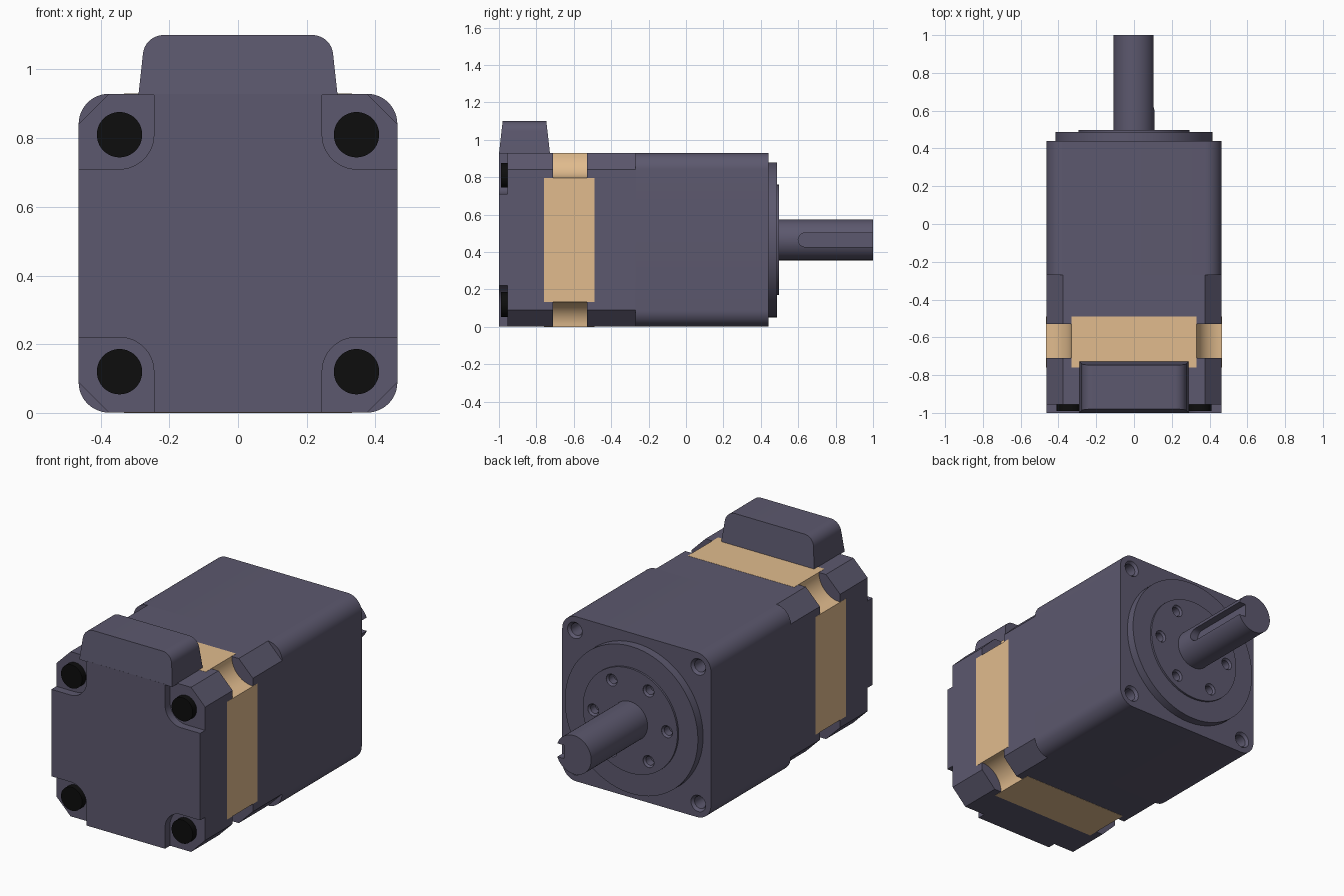
import bpy, bmesh
from math import cos, sin, pi, radians

if "Cube" in bpy.data.objects:
    bpy.data.objects.remove(bpy.data.objects["Cube"])

H = 0.464          # half width of the square body
CZ = 0.465         # height of the motor axis


def material(name, rgb):
    m = bpy.data.materials.new(name)
    m.diffuse_color = (*rgb, 1)
    m.use_nodes = True
    m.node_tree.nodes["Principled BSDF"].inputs["Base Color"].default_value = m.diffuse_color
    return m


DARK = material("dark_casing", (0.107, 0.098, 0.156))
TAN = material("tan_stator", (0.75, 0.50, 0.27))
BLACK = material("black_screw", (0.004, 0.004, 0.004))


def shade(ob):
    ob.data.shade_smooth()
    ob.data.set_sharp_from_angle(angle=radians(28))


def finish(name, bm, mat):
    bmesh.ops.recalc_face_normals(bm, faces=bm.faces[:])
    me = bpy.data.meshes.new(name)
    bm.to_mesh(me)
    bm.free()
    ob = bpy.data.objects.new(name, me)
    bpy.context.collection.objects.link(ob)
    me.materials.append(mat)
    shade(ob)
    return ob


def loft(bm, rings):
    rings = [[bm.verts.new(p) for p in r] for r in rings]
    n = len(rings[0])
    for a, b in zip(rings, rings[1:]):
        for i in range(n):
            j = (i + 1) % n
            bm.faces.new((a[i], a[j], b[j], b[i]))
    bm.faces.new(rings[0])
    bm.faces.new(rings[-1])


def prism(name, pts, y0, y1, mat, z=CZ):
    """Extrude an (x, z) outline along y."""
    bm = bmesh.new()
    loft(bm, [[(p[0], y, p[1] + z) for p in pts] for y in (y0, y1)])
    return finish(name, bm, mat)


def lathe(name, prof, mat, centres=((0, 0),), n=64):
    """Turn an (r, y) profile around y at each (x, z) offset from the axis."""
    bm = bmesh.new()
    for cx, cz in centres:
        loft(bm, [[(cx + r * cos(2 * pi * i / n), y, CZ + cz + r * sin(2 * pi * i / n))
                   for i in range(n)] for r, y in prof])
    return finish(name, bm, mat)


def arc(cx, cz, r, a0, a1, n=12):
    return [(cx + r * cos(radians(a0 + (a1 - a0) * i / n)),
             cz + r * sin(radians(a0 + (a1 - a0) * i / n))) for i in range(n + 1)]


def four(corner):
    """Repeat one corner outline around the square."""
    out, c = [], list(corner)
    for _ in range(4):
        out += c
        c = [(-z, x) for x, z in c]
    return out


def cut(ob, cutter):
    mod = ob.modifiers.new("cut", 'BOOLEAN')
    mod.object = cutter
    mod.solver = 'EXACT'
    cutter.hide_render = True
    bpy.context.view_layer.objects.active = ob
    bpy.ops.object.modifier_apply(modifier=mod.name)
    bpy.data.objects.remove(cutter)
    shade(ob)


def corners(d):
    return [(sx * d, sz * d) for sx in (-1, 1) for sz in (-1, 1)]


# Main body with rounded corners and corner mounting holes
body = prism("main_body", four(arc(H - .088, H - .088, .088, 0, 90)), -0.27, 0.44, DARK)
cut(body, lathe("hole_cutter", [(.046, .46), (.046, .44), (.034, .425), (.034, .33)],
                DARK, corners(.385), 32))

# Chamfered housing sections either side of the stator
chamfer = four([(H, H - .088), (H - .088, H)])
prism("stator_housing", chamfer, -0.53, -0.27, DARK)
prism("rear_cover", chamfer, -0.955, -0.71, DARK)

# Raised cross on the rear cover, leaving corner recesses
prism("rear_cover_cross",
      four([(H, .245)] + arc(.345, .345, .1, 270, 180) + [(.245, H)]), -1, -0.955, DARK)
lathe("cover_screws", [(.066, -.95), (.066, -.99)], BLACK, corners(.345), 48)

# Tan stator with concave corners and wider flush side panels
prism("stator_core", four(arc(H, H, .132, 270, 180)), -0.71, -0.53, TAN)
for name, w, h in (("stator_side_panels", .465, .332), ("stator_top_bottom_panels", .332, .465)):
    prism(name, [(-w, -h), (w, -h), (w, h), (-w, h)], -0.76, -0.49, TAN)

# Tapered connector block on top
half = [(.29, .925)] + arc(.217, 1.04, .06, 6, 90)
conn = prism("connector_block", half + [(-x, z) for x, z in reversed(half)],
             -1, -0.727, DARK, 0)
for v in conn.data.vertices:
    t = max(0, v.co.z - .93) / .17 * .02
    v.co.y += t if v.co.y < -.86 else -t
shade(conn)

# Stepped pilot flange with six tapped holes
flange = lathe("pilot_flange", [(.415, .438), (.415, .487), (.295, .487), (.295, .498)], DARK, n=96)
ring = [(.23 * cos(k * pi / 3), .23 * sin(k * pi / 3)) for k in range(6)]
cut(flange, lathe("hole_cutter", [(.034, .52), (.034, .497), (.025, .486), (.025, .443)],
                  DARK, ring, 24))

# Output shaft with an open-ended keyway on the right side
shaft = lathe("output_shaft", [(.109, .48), (.109, 1.0)], DARK)
key = prism("keyway_cutter", arc(.6375, 0, .0375, 90, 270) + [(1.1, -.0375), (1.1, .0375)],
            -0.2, -0.06, DARK)
key.rotation_euler.z = pi / 2
bpy.context.view_layer.update()
cut(shaft, key)
